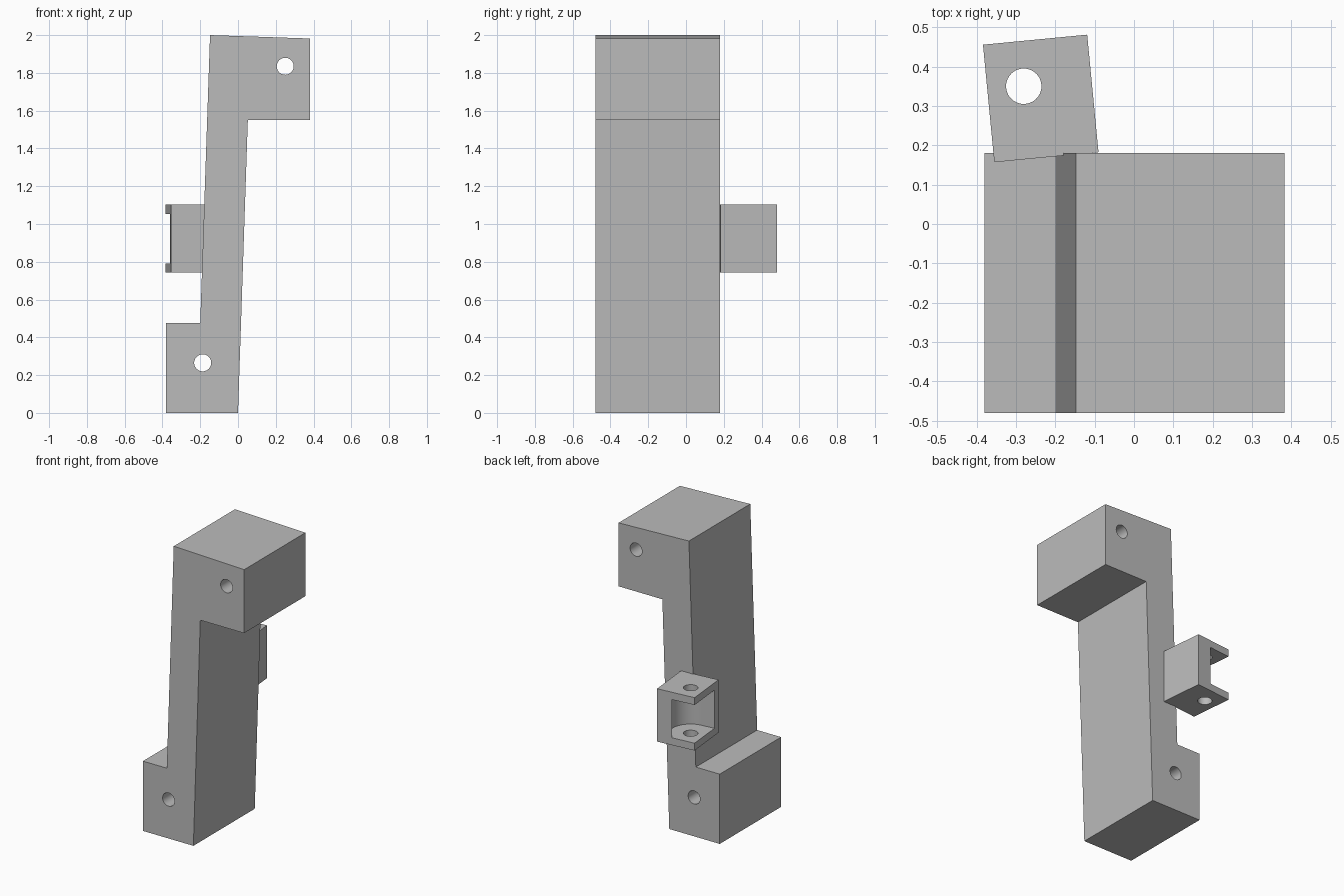
import bpy, bmesh, math
from mathutils import Matrix, Vector

if "Cube" in bpy.data.objects:
    bpy.data.objects.remove(bpy.data.objects["Cube"], do_unlink=True)

grey = bpy.data.materials.new("plain grey")
grey.use_nodes = True
grey.diffuse_color = (0.5, 0.5, 0.5, 1)
grey.node_tree.nodes["Principled BSDF"].inputs["Base Color"].default_value = (0.5, 0.5, 0.5, 1)


def prism(name, outline, start, sweep):
    """Extrude a closed 2D outline, placed by start, along the vector sweep."""
    bm = bmesh.new()
    face = bm.faces.new([bm.verts.new(start(a, b)) for a, b in outline])
    ext = bmesh.ops.extrude_face_region(bm, geom=[face])
    bmesh.ops.translate(bm, vec=sweep, verts=[v for v in ext["geom"] if isinstance(v, bmesh.types.BMVert)])
    bmesh.ops.recalc_face_normals(bm, faces=bm.faces)
    mesh = bpy.data.meshes.new(name)
    bm.to_mesh(mesh)
    bm.free()
    mesh.materials.append(grey)
    obj = bpy.data.objects.new(name, mesh)
    bpy.context.collection.objects.link(obj)
    return obj


def arc(cx, cy, r, start, end, n):
    angles = [start + (end - start) * i / n for i in range(n + 1)]
    return [(cx + r * math.cos(t), cy + r * math.sin(t)) for t in angles]


def circle(cx, cy, r, n=48):
    return arc(cx, cy, r, 0, math.tau, n)[:-1]


def cut(obj, cutters):
    """Subtract the cutters, apply, and remove them."""
    bpy.context.view_layer.objects.active = obj
    for c in cutters:
        c.hide_render = True
        mod = obj.modifiers.new("cut", "BOOLEAN")
        mod.operation = "DIFFERENCE"
        mod.solver = "EXACT"
        mod.object = c
        bpy.ops.object.modifier_apply(modifier=mod.name)
        bpy.data.objects.remove(c, do_unlink=True)
    bpy.ops.object.select_all(action="DESELECT")
    obj.select_set(True)
    bpy.ops.object.shade_smooth_by_angle(angle=math.radians(30))


# Leaning body with a foot on one side and a head on the other
profile = [(-0.38, 0), (0, 0), (0.052, 1.55), (0.382, 1.55), (0.382, 1.982),
           (-0.148, 2), (-0.2, 0.475), (-0.38, 0.475)]
body = prism("body", profile, lambda x, z: (x, -0.48, z), (0, 0.66, 0))
bolt_holes = [prism("bolt_hole", circle(x, z, 0.045), lambda a, b: (a, -0.6, b), (0, 1, 0))
              for x, z in ((-0.187, 0.265), (0.25, 1.835))]
cut(body, bolt_holes)

# Hinge bracket, turned slightly, in its own corner-based frame
turn = Matrix.Translation((-0.355, 0.157, 0)) @ Matrix.Rotation(math.radians(5.5), 4, "Z")
width, depth, low, high, lip = 0.266, 0.3, 0.742, 1.102, 0.05
pin = (0.093, 0.185)


def at_height(z):
    return lambda u, v: turn @ Vector((u, v, z))


bracket = prism("hinge_bracket", [(0, 0), (width, 0), (width, depth), (0, depth)],
                at_height(low), (0, 0, high - low))

# Round-ended slot between two lips, and a pin hole through both lips
r = 0.134
slot = arc(*pin, r, -math.pi / 2, math.pi / 2, 32) + [(-0.2, pin[1] + r), (-0.2, pin[1] - r)]
cut(bracket, [
    prism("slot", slot, at_height(low + lip), (0, 0, high - low - 2 * lip)),
    prism("pin_hole", circle(*pin, 0.045), at_height(low - 0.1), (0, 0, 0.6)),
])
